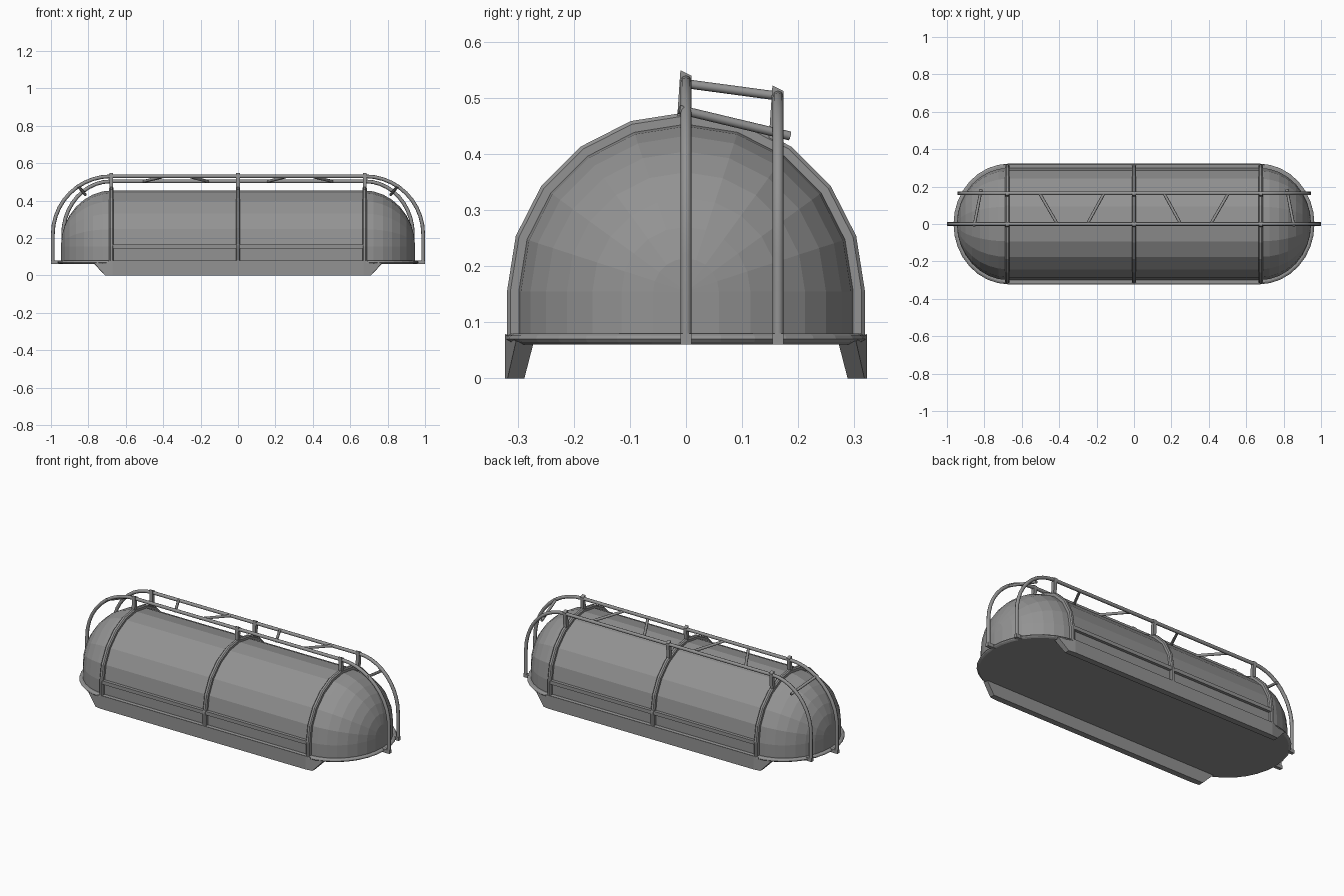
import bpy, bmesh
from math import sin, cos, pi
from mathutils import Vector

if "Cube" in bpy.data.objects:
    bpy.data.objects.remove(bpy.data.objects["Cube"])

XS = 0.67      # half length of the straight section
ZC = 0.155     # spring line of the vault
R = 0.30       # vault radius

# Dark grey paint
paint = bpy.data.materials.new("dark_grey")
paint.diffuse_color = (0.29, 0.29, 0.29, 1)
paint.use_nodes = True
paint.node_tree.nodes["Principled BSDF"].inputs["Base Color"].default_value = paint.diffuse_color


def make(name, verts, faces):
    me = bpy.data.meshes.new(name)
    me.from_pydata(verts, [], faces)
    me.materials.append(paint)
    bm = bmesh.new()
    bm.from_mesh(me)
    bmesh.ops.remove_doubles(bm, verts=bm.verts, dist=1e-5)
    bmesh.ops.recalc_face_normals(bm, faces=bm.faces)
    bm.to_mesh(me)
    bm.free()
    ob = bpy.data.objects.new(name, me)
    bpy.context.collection.objects.link(ob)
    return ob


def loft(name, rings, closed=True, caps=True):
    n = len(rings[0])
    verts = [p for r in rings for p in r]
    faces = [(i * n + j, i * n + (j + 1) % n, (i + 1) * n + (j + 1) % n, (i + 1) * n + j)
             for i in range(len(rings) - 1) for j in range(n if closed else n - 1)]
    if caps:
        faces += [tuple(range(n)), tuple(range((len(rings) - 1) * n, len(rings) * n))]
    return make(name, verts, faces)


def box(name, center, size):
    c, s = Vector(center), Vector(size) / 2
    ring = lambda x: [(x, c.y + a * s.y, c.z + b * s.z)
                      for a, b in ((-1, -1), (1, -1), (1, 1), (-1, 1))]
    return loft(name, [ring(c.x - s.x), ring(c.x + s.x)])


def tube(name, pts, r=0.010):
    cu = bpy.data.curves.new(name, 'CURVE')
    cu.dimensions = '3D'
    cu.bevel_depth = r
    cu.bevel_resolution = 2
    cu.use_fill_caps = True
    cu.materials.append(paint)
    sp = cu.splines.new('POLY')
    sp.points.add(len(pts) - 1)
    for p, q in zip(sp.points, pts):
        p.co = (*q, 1)
    ob = bpy.data.objects.new(name, cu)
    bpy.context.collection.objects.link(ob)
    return ob


def arch(r, x, scale=1.0, bottom=0.07):
    pts = [(x, r * scale * cos(pi * k / 10), ZC + r * scale * sin(pi * k / 10)) for k in range(11)]
    return [(x, r * scale, bottom)] + pts + [(x, -r * scale, bottom)]


# Vaulted shell with rounded ends
N = 8
stations = [(XS + 0.277 * sin(pi / 2 * k / N), max(cos(pi / 2 * k / N), 1e-7)) for k in range(N + 1)]
stations = [(-x, s) for x, s in reversed(stations)] + stations
loft("shell", [arch(R, x, s) for x, s in stations], closed=False, caps=False)


# Base plate with a rounded rim
def stadium(z, inset):
    pts = []
    for k in range(2 * N + 1):
        a = -pi / 2 + pi * k / (2 * N)
        pts.append((XS + (0.295 - inset) * cos(a), (0.322 - inset) * sin(a), z))
    return pts + [(-x, -y, z) for x, y, z in pts]


loft("base_rim", [stadium(z, d) for z, d in
                  ((0.06, 0.013), (0.065, 0.004), (0.07, 0), (0.076, 0.003), (0.08, 0.010))])

# Skids with slanted ends, and long side bars between the ribs
for side, tag in ((-1, "front"), (1, "back")):
    rings = []
    for xt, xb, ot, ob_ in ((-0.77, -0.71, 0.303, 0.318), (-XS, -XS, 0.323, 0.323),
                            (XS, XS, 0.323, 0.323), (0.77, 0.71, 0.303, 0.318)):
        zt = 0.079 if abs(xt) == XS else 0.066
        rings.append([(xt, side * ot, zt), (xt, side * 0.272, 0.062),
                      (xb, side * 0.288, 0.0), (xb, side * ob_, 0.0)])
    loft(tag + "_skid", rings)
    box(tag + "_side_bar", (0, side * 0.307, 0.155), (2 * XS, 0.02, 0.021))

# Chamfered ribs over the shell, with posts carrying the rails
RAILS = (("main", 0.0, 0.99, 0.53, 0.31), ("rear", 0.164, 0.935, 0.503, 0.285))
for i, x in enumerate((-0.677, 0, 0.677)):
    rings = [arch(r, x + dx) for r, dx in
             ((0.319, -0.006), (0.319, 0.006), (0.313, 0.012),
              (0.294, 0.012), (0.294, -0.012), (0.313, -0.012))]
    loft("rib_%d" % i, [list(p) for p in zip(*rings)])
    for tag, y, _, zt, _ in RAILS:
        lo = zt - 0.085
        ring = lambda z, dy, tip: [(x + a * 0.01, y + dy + b * 0.01, z - (b + 1) * tip)
                                   for a, b in ((-1, -1), (1, -1), (1, 1), (-1, 1))]
        loft("%s_post_%d" % (tag, i), [ring(lo, -0.007, 0), ring(zt + 0.019, 0.0, 0.005)])

# Two arched rails with pegs into the rim
for tag, y, xe, zt, rz in RAILS:
    rx = xe - 0.68
    up = [(xe, y, 0.07)]
    up += [(0.68 + rx * cos(pi / 2 * k / 10), y, zt - rz + rz * sin(pi / 2 * k / 10)) for k in range(11)]
    tube(tag + "_rail", up + [(-px, py, pz) for px, py, pz in reversed(up)])
    for s in (-1, 1):
        box(tag + "_rail_foot", (s * (xe - 0.02), y, 0.07), (0.06, 0.02, 0.02))

# Diagonal braces between the rails
for s in (-1, 1):
    tube("inner_brace", [(s * 0.25, 0, 0.525), (s * 0.16, 0.164, 0.503)], 0.008)
    tube("outer_brace", [(s * 0.41, 0, 0.525), (s * 0.505, 0.164, 0.503)], 0.008)
    tube("end_brace", [(s * 0.855, -0.012, 0.479), (s * 0.817, 0.185, 0.432)], 0.008)
